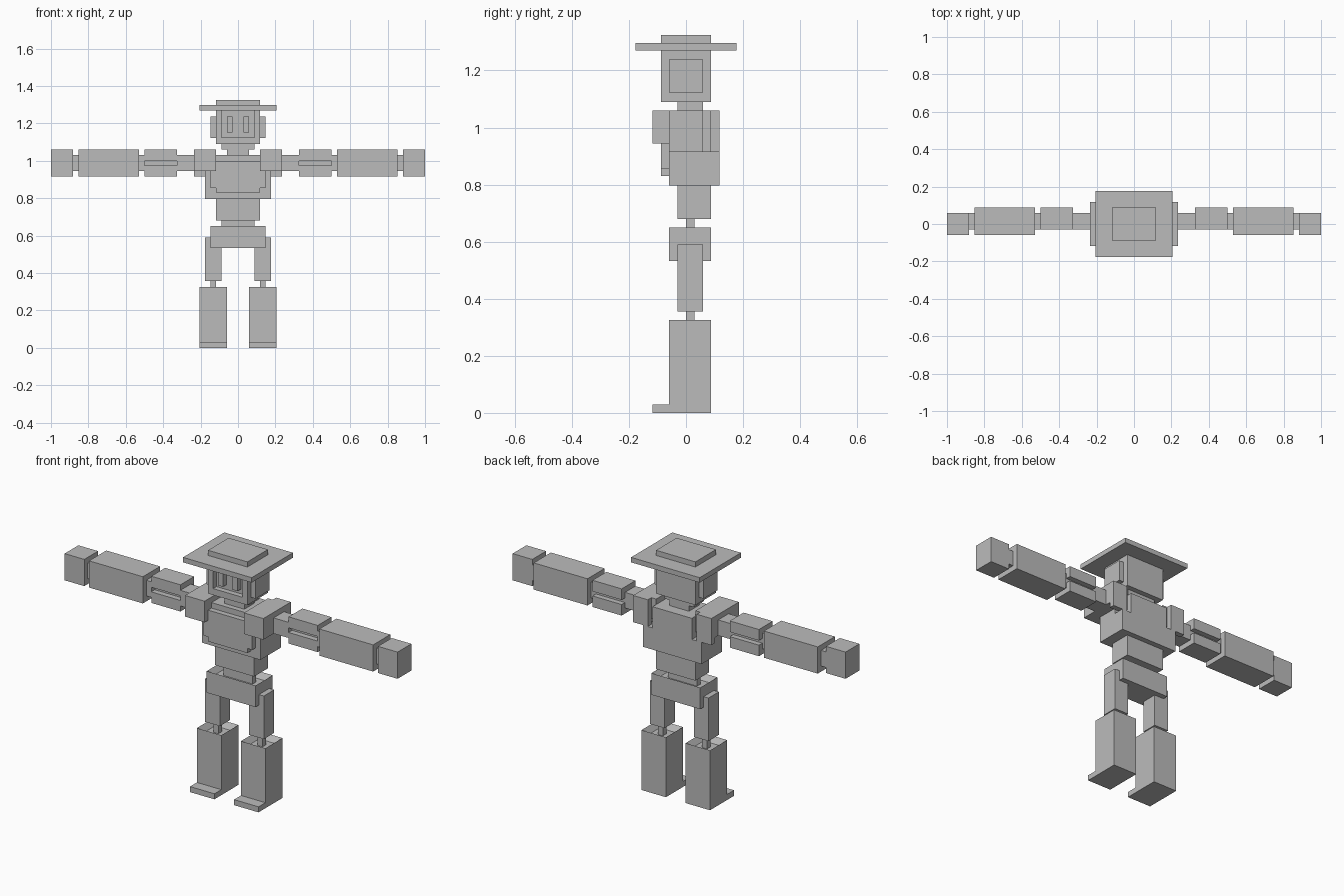
import bpy, bmesh

grey = bpy.data.materials.new("plain_grey")
grey.diffuse_color = (0.5, 0.5, 0.5, 1)


def finish(name, bm):
    bmesh.ops.recalc_face_normals(bm, faces=bm.faces)
    mesh = bpy.data.meshes.new(name)
    bm.to_mesh(mesh)
    bm.free()
    mesh.materials.append(grey)
    obj = bpy.data.objects.new(name, mesh)
    bpy.context.collection.objects.link(obj)
    return obj


def box(name, x, y, z, recess=None, depth=0.03):
    """Box from ranges; recess=(normal, rim) sinks one face inside a rim."""
    bm = bmesh.new()
    bmesh.ops.create_cube(bm, size=1)
    for v in bm.verts:
        v.co = [r[0] + (c + 0.5) * (r[1] - r[0]) for c, r in zip(v.co, (x, y, z))]
    if recess:
        bm.normal_update()
        axis, sign, rim = recess
        face = next(f for f in bm.faces if f.normal[axis] * sign > 0.9)
        bmesh.ops.inset_region(bm, faces=[face], thickness=rim)
        for v in face.verts:
            v.co[axis] -= sign * depth
    return finish(name, bm)


def pair(name, x, y, z, **kw):
    box(name + "_right", x, y, z, **kw)
    box(name + "_left", (-x[1], -x[0]), y, z, **kw)


def mid(w):
    return (-w, w)


# Hat
box("hat_brim", mid(0.206), (-0.177, 0.177), (1.27, 1.297))
box("hat_crown", mid(0.118), mid(0.088), (1.297, 1.325))

# Head: core block with a raised frame around the face
box("head", mid(0.118), (-0.059, 0.088), (1.09, 1.27))
box("chin_frame", mid(0.118), (-0.088, -0.059), (1.09, 1.125))
pair("cheek_frame", (0.088, 0.118), (-0.088, -0.059), (1.125, 1.27))
pair("eye", (0.029, 0.059), (-0.088, -0.059), (1.15, 1.237))
pair("ear", (0.118, 0.147), mid(0.059), (1.122, 1.238))

# Neck
box("neck_upper", mid(0.088), (-0.03, 0.059), (1.06, 1.09))
box("neck_lower", mid(0.059), (-0.03, 0.059), (1.03, 1.06))

# Torso
box("torso_lower", mid(0.176), (-0.059, 0.118), (0.797, 0.915))
box("torso_upper", mid(0.118), (-0.059, 0.118), (0.915, 1.03))
box("torso_ribs", mid(0.176), (-0.059, 0.059), (0.915, 0.945))
box("chest_plate", mid(0.147), (-0.088, -0.059), (0.855, 0.945))
box("chest_plate_tip", mid(0.118), (-0.088, -0.059), (0.83, 0.855))
box("chest_plate_top", mid(0.118), (-0.088, -0.059), (0.945, 1.0))
box("waist", mid(0.118), (-0.03, 0.088), (0.68, 0.797))
box("waist_joint", mid(0.088), (0.0, 0.03), (0.62, 0.68))

# Shoulders with a pad hanging down at the back
pair("shoulder", (0.118, 0.235), (-0.118, 0.088), (0.945, 1.06))
pair("shoulder_back_pad", (0.147, 0.235), (0.088, 0.118), (0.915, 1.06))

# Arms
pair("shoulder_joint", (0.235, 0.325), (-0.03, 0.059), (0.945, 1.03))
pair("upper_arm_top", (0.325, 0.5), (-0.03, 0.088), (1.0, 1.06))
pair("upper_arm_bottom", (0.325, 0.5), (-0.03, 0.088), (0.915, 0.975))
pair("upper_arm_core", (0.325, 0.5), (0.0, 0.059), (0.975, 1.0))
pair("elbow_joint", (0.5, 0.53), (-0.03, 0.059), (0.945, 1.03))
pair("forearm", (0.53, 0.853), (-0.059, 0.088), (0.915, 1.06))
pair("wrist", (0.853, 0.882), (-0.03, 0.059), (0.945, 1.03))
pair("hand", (0.882, 1.0), mid(0.059), (0.915, 1.06))

# Hips and legs, with sockets sunk into the tops
box("hips", mid(0.147), (-0.059, 0.088), (0.533, 0.65), recess=(2, 1, 0.03))
pair("thigh", (0.088, 0.176), (-0.03, 0.059), (0.356, 0.59))
pair("knee_joint", (0.118, 0.147), (0.0, 0.03), (0.295, 0.356))
pair("lower_leg", (0.059, 0.206), (-0.059, 0.088), (0.0, 0.325), recess=(2, 1, 0.03))
pair("toe", (0.059, 0.206), (-0.118, -0.059), (0.0, 0.03))
